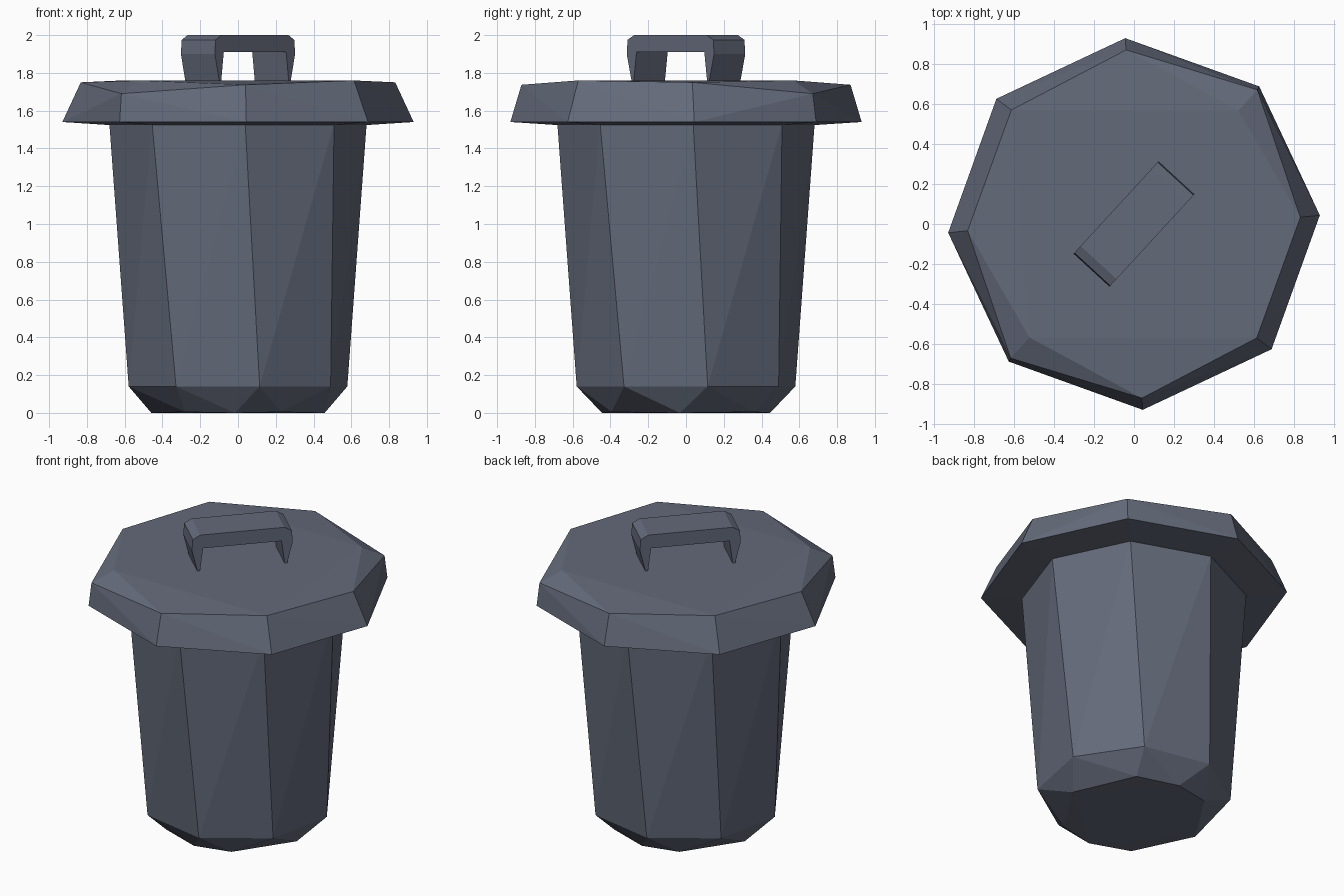
import bpy, bmesh
from math import sin, cos, radians

if "Cube" in bpy.data.objects:
    bpy.data.objects.remove(bpy.data.objects["Cube"])

grey = bpy.data.materials.new("slate_grey")
grey.diffuse_color = (0.127, 0.144, 0.195, 1)
grey.use_nodes = True
grey.node_tree.nodes["Principled BSDF"].inputs["Base Color"].default_value = grey.diffuse_color


def finish(name, bm):
    bmesh.ops.recalc_face_normals(bm, faces=bm.faces)
    me = bpy.data.meshes.new(name)
    bm.to_mesh(me)
    bm.free()
    me.materials.append(grey)
    ob = bpy.data.objects.new(name, me)
    bpy.context.collection.objects.link(ob)
    return ob


def ring(half):
    """Half a ring of (radius, angle, z), repeated by a half turn."""
    return [(r * cos(radians(a + t)), r * sin(radians(a + t)), z)
            for t in (0, 180) for r, a, z in half]


def octagon(r, turn, z):
    return ring([(r, turn + 45 * i, z) for i in range(4)])


def hull(name, points):
    """Faceted solid wrapped around rings of points."""
    bm = bmesh.new()
    for p in points:
        bm.verts.new(p)
    bmesh.ops.convex_hull(bm, input=bm.verts[:])
    bmesh.ops.delete(bm, geom=[v for v in bm.verts if not v.link_faces], context='VERTS')
    bmesh.ops.dissolve_limit(bm, angle_limit=radians(0.5), verts=bm.verts[:], edges=bm.edges[:])
    return finish(name, bm)


# Tapered, slightly twisted bin body with an uneven chamfered base
base = ring([(0.46, -4, 0.0), (0.455, 52, 0.005), (0.445, 88, 0.0), (0.455, 120, 0.005)])
hull("bin_body", base + octagon(0.59, 11.2, 0.14) + octagon(0.682, 3.2, 1.53))

# Lid: wide rim, chamfered top, two opposite corners cut lower
rim = octagon(0.931, 2.7, 1.54)
top = ring([(0.833, 2.3, 1.75), (0.912, 47.4, 1.69), (0.772, 47.4, 1.76),
            (0.872, 92.6, 1.737), (0.838, 137.1, 1.76)])
hull("lid", octagon(0.70, 3, 1.525) + rim + top)

# Handle: arch profile mirrored along its length, swept across its width
outer = [(0.275, 1.74), (0.314, 1.90), (0.308, 1.975), (0.262, 2.0)]
inner = [(0.244, 1.91), (0.266, 1.74)]
profile = (outer + [(-s, z) for s, z in reversed(outer)]
           + [(-s, z) for s, z in reversed(inner)] + inner)
a = radians(47.4)
bm = bmesh.new()
sides = [[bm.verts.new((s * cos(a) - t * sin(a), s * sin(a) + t * cos(a), z))
          for s, z in profile] for t in (-0.122, 0.122)]
n = len(profile)
for side in sides:
    bm.faces.new(side)
for i in range(n):
    j = (i + 1) % n
    bm.faces.new((sides[0][i], sides[0][j], sides[1][j], sides[1][i]))
finish("lid_handle", bm)
